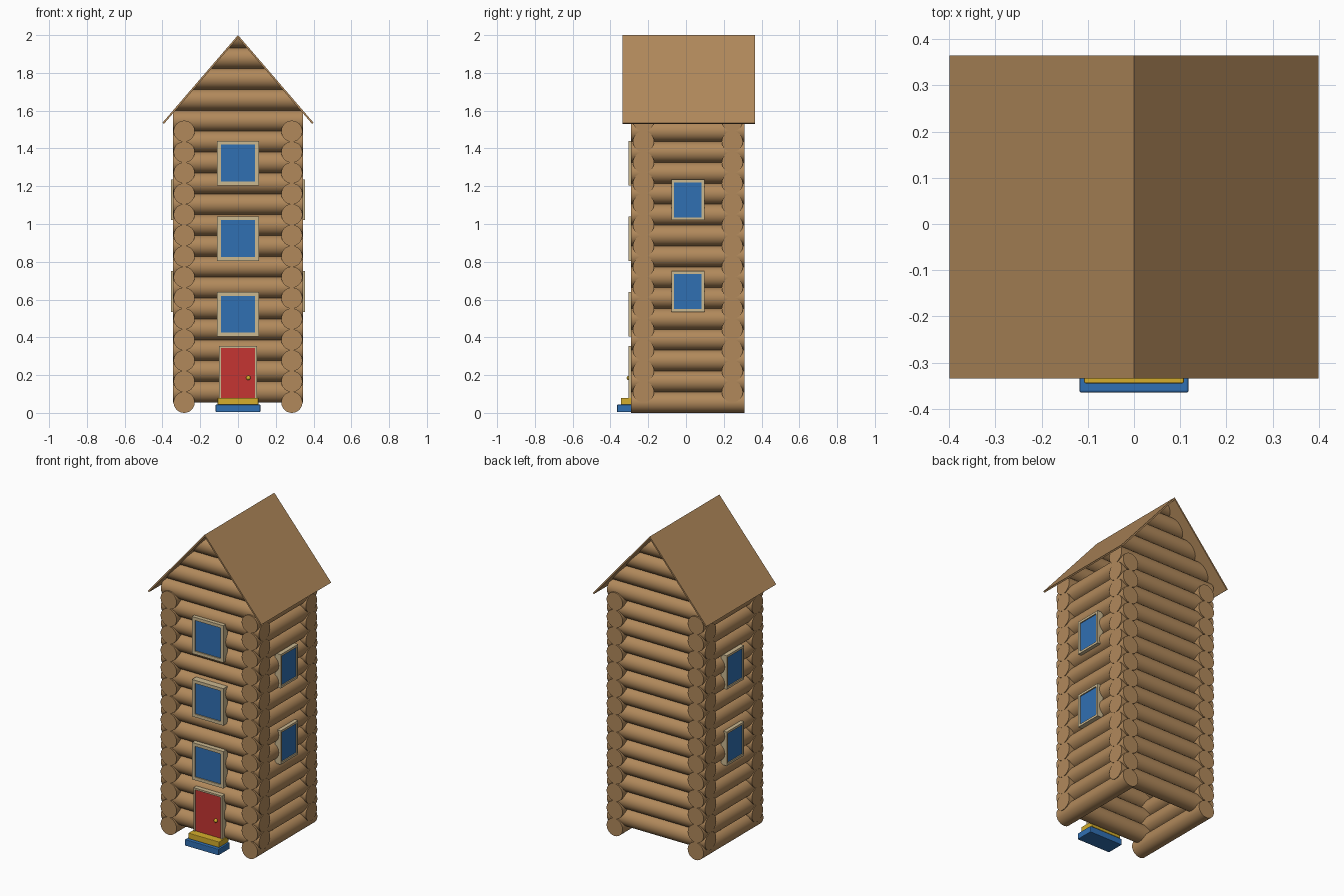
import bpy, bmesh, math
from mathutils import Vector, Matrix

cube = bpy.data.objects.get("Cube")
if cube:
    bpy.data.objects.remove(cube, do_unlink=True)


def material(name, rgb):
    m = bpy.data.materials.new(name)
    m.use_nodes = True
    m.diffuse_color = (*rgb, 1)
    bsdf = m.node_tree.nodes["Principled BSDF"]
    bsdf.inputs["Base Color"].default_value = (*rgb, 1)
    bsdf.inputs["Roughness"].default_value = 0.8
    return m


WOOD = material("log wood", (0.44, 0.25, 0.105))
TRIM = material("pale trim", (0.60, 0.48, 0.28))
BLUE = material("blue", (0.03, 0.16, 0.45))
RED = material("door red", (0.56, 0.035, 0.032))
GOLD = material("gold", (0.66, 0.42, 0.025))

LOG_R = 0.056       # log radius
STEP = 0.1104       # height of one log course
MID_Y = 0.01        # middle of the house, front to back
SIDE_X = 0.285      # side wall centre line
HALF_Y = 0.235      # front and back walls, from the middle
RIDGE = 2.0
EAVE_X, EAVE_Z = 0.40, 1.53


def finish(bm, name, mat, smooth=False):
    bmesh.ops.recalc_face_normals(bm, faces=bm.faces)
    mesh = bpy.data.meshes.new(name)
    bm.to_mesh(mesh)
    bm.free()
    mesh.materials.append(mat)
    obj = bpy.data.objects.new(name, mesh)
    bpy.context.collection.objects.link(obj)
    if smooth:
        bpy.ops.object.select_all(action="DESELECT")
        obj.select_set(True)
        bpy.context.view_layer.objects.active = obj
        bpy.ops.object.shade_smooth_by_angle(angle=math.radians(35))
    return obj


def add_log(bm, centre, length, axis):
    turn = Matrix.Rotation(math.pi / 2, 4, "Y" if axis == "X" else "X")
    bmesh.ops.create_cone(bm, cap_ends=True, segments=32, radius1=LOG_R, radius2=LOG_R,
                          depth=length, matrix=Matrix.Translation(centre) @ turn)


def add_box(bm, low, high):
    low, high = Vector(low), Vector(high)
    size = Matrix.Diagonal((*(high - low), 1))
    bmesh.ops.create_cube(bm, size=1, matrix=Matrix.Translation((low + high) / 2) @ size)


def box(name, low, high, mat, bevel=0):
    bm = bmesh.new()
    add_box(bm, low, high)
    if bevel:
        bmesh.ops.bevel(bm, geom=bm.edges[:], offset=bevel, segments=2,
                        profile=0.5, affect="EDGES")
    return finish(bm, name, mat)


# Side walls: logs running front to back
for side, label in ((-1, "right"), (1, "left")):
    bm = bmesh.new()
    for i in range(14):
        add_log(bm, (side * SIDE_X, MID_Y, LOG_R + i * STEP), 0.6, "Y")
    finish(bm, label + "_wall_logs", WOOD, True)

# Front and back walls: logs running across, the gable ones cut along the roof
slope = (RIDGE - EAVE_Z) / EAVE_X
for side, label in ((-1, "front"), (1, "back")):
    bm = bmesh.new()
    for i in range(18):
        add_log(bm, (0, MID_Y + side * HALF_Y, LOG_R + (i + 0.5) * STEP), 0.69, "X")
    for half in (-1, 1):
        cut = bmesh.ops.bisect_plane(
            bm, geom=bm.verts[:] + bm.edges[:] + bm.faces[:], dist=1e-6,
            plane_co=(0, 0, RIDGE - 0.008), plane_no=(half * slope, 0, 1), clear_outer=True)
        rim = [e for e in cut["geom_cut"] if isinstance(e, bmesh.types.BMEdge)]
        bmesh.ops.holes_fill(bm, edges=rim, sides=0)
    finish(bm, label + "_wall_logs", WOOD, True)

# Roof: a thin folded sheet
drop = 0.014
profile = [(-EAVE_X, EAVE_Z + 0.006), (0, RIDGE), (EAVE_X, EAVE_Z + 0.006),
           (EAVE_X - 0.008, EAVE_Z), (0, RIDGE - drop), (-EAVE_X + 0.008, EAVE_Z)]
bm = bmesh.new()
rings = [[bm.verts.new((x, y, z)) for x, z in profile] for y in (-0.335, 0.365)]
for i in range(6):
    j = (i + 1) % 6
    bm.faces.new((rings[0][i], rings[0][j], rings[1][j], rings[1][i]))
for ring in rings:
    bm.faces.new((ring[0], ring[1], ring[4], ring[5]))
    bm.faces.new((ring[1], ring[2], ring[3], ring[4]))
finish(bm, "roof", WOOD)


# Framed panels, made facing the front and then turned into place
def framed_panel(name, half_w, height, border, mat, place):
    bm = bmesh.new()
    for s in (-1, 1):
        inner, outer = s * (half_w - border), s * half_w
        add_box(bm, (min(inner, outer), -0.012, 0), (max(inner, outer), 0.03, height))
    for z in (0, height - border):
        add_box(bm, (border - half_w, -0.012, z), (half_w - border, 0.03, z + border))
    frame = finish(bm, name + "_frame", TRIM)
    panel = box(name + "_panel", (border - half_w, -0.005, border),
                (half_w - border, 0.02, height - border), mat)
    for obj in (frame, panel):
        obj.matrix_world = place


FRONT_Y = -0.293
for n, z in enumerate((0.405, 0.805, 1.205)):
    framed_panel(f"front_window_{n + 1}", 0.11, 0.235, 0.02, BLUE,
                 Matrix.Translation((0, FRONT_Y, z)))
for side, label in ((-1, "right"), (1, "left")):
    for n, z in enumerate((0.535, 1.02)):
        framed_panel(f"{label}_window_{n + 1}", 0.087, 0.215, 0.014, BLUE,
                     Matrix.Translation((side * 0.343, MID_Y, z))
                     @ Matrix.Rotation(side * math.pi / 2, 4, "Z"))

# Door with its knob and two steps
framed_panel("door", 0.10, 0.305, 0.011, RED, Matrix.Translation((0, FRONT_Y, 0.05)))
bm = bmesh.new()
bmesh.ops.create_uvsphere(bm, u_segments=16, v_segments=10, radius=0.012,
                          matrix=Matrix.Translation((0.055, -0.302, 0.185)))
finish(bm, "door_knob", GOLD, True)
box("upper_step", (-0.108, -0.345, 0.044), (0.108, -0.25, 0.08), GOLD, 0.003)
box("lower_step", (-0.118, -0.365, 0.004), (0.118, -0.25, 0.044), BLUE, 0.004)
